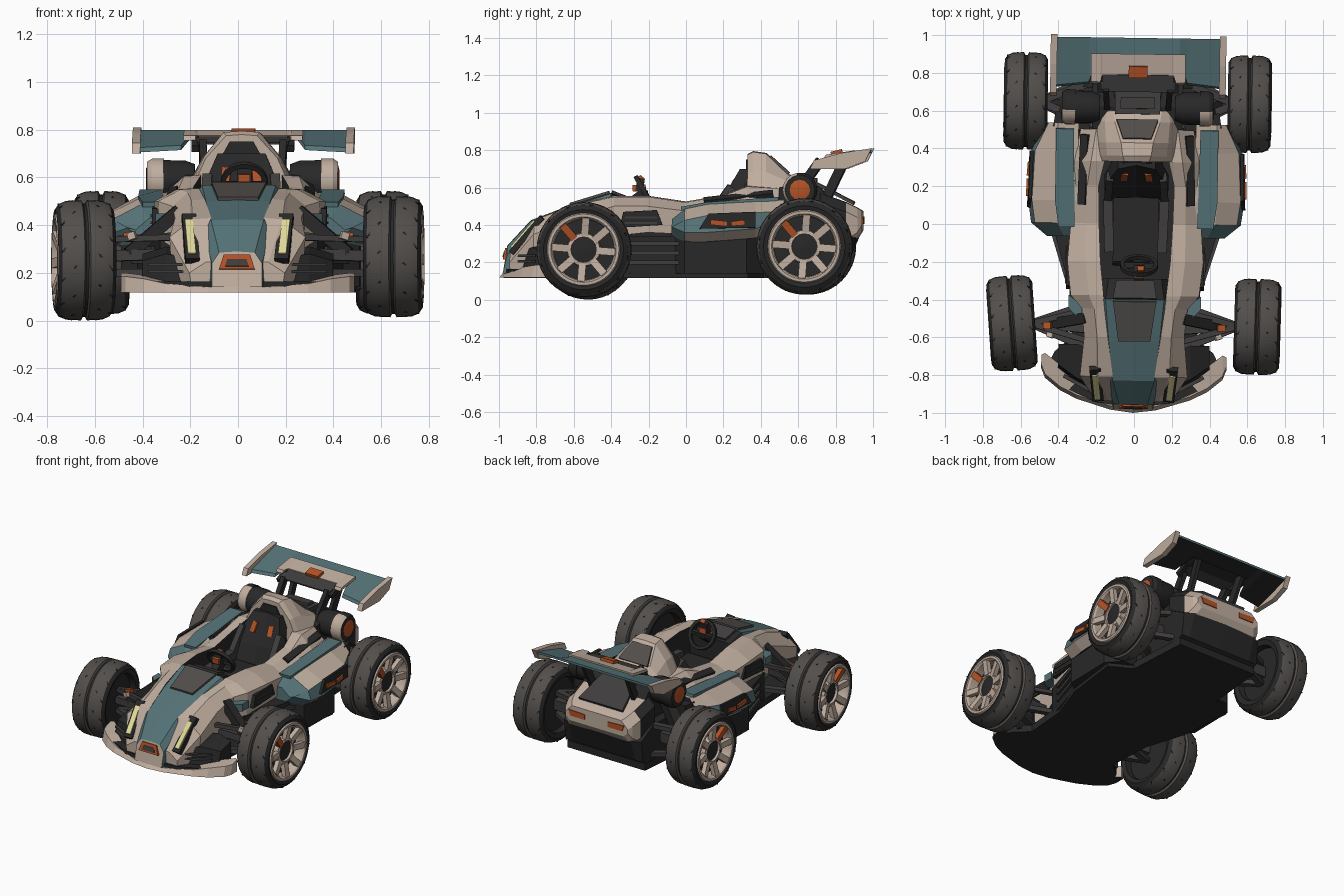
import bpy, bmesh, math
from mathutils import Vector, Matrix

if "Cube" in bpy.data.objects:
    bpy.data.objects.remove(bpy.data.objects["Cube"])

COLOURS = {"beige": (.525, .42, .345), "teal": (.09, .17, .185), "black": (.021, .021, .021),
           "dark grey": (.05, .047, .046), "tyre grey": (.085, .077, .072),
           "orange": (.46, .085, .02), "pale yellow": (.75, .70, .32)}
MATS = {}
for n, c in COLOURS.items():
    MATS[n] = bpy.data.materials.new(n)
    MATS[n].diffuse_color = (*c, 1)


def part(name, verts, faces, mats, rule=None, mirror=False, M=Matrix(), smooth=False):
    me = bpy.data.meshes.new(name)
    me.from_pydata([tuple(v) for v in verts], [], faces)
    bm = bmesh.new()
    bm.from_mesh(me)
    bmesh.ops.recalc_face_normals(bm, faces=bm.faces)
    for f in bm.faces:
        f.material_index = rule(f.normal, f.calc_center_median()) if rule else 0
        f.smooth = smooth
    bm.transform(M)
    bmesh.ops.recalc_face_normals(bm, faces=bm.faces)
    bm.to_mesh(me)
    bm.free()
    if smooth:
        me.set_sharp_from_angle(angle=math.radians(32))
    for m in mats.split(","):
        me.materials.append(MATS[m])
    ob = bpy.data.objects.new(name, me)
    bpy.context.collection.objects.link(ob)
    if mirror:
        ob.modifiers.new("mirror", "MIRROR")
    return ob


def loft(name, rings, mats, rule=None, mirror=True, loop=False, **kw):
    """Skin equal-length closed rings; cap the ends unless looped."""
    n, m = len(rings[0]), len(rings)
    faces = [(i * n + k, i * n + (k + 1) % n, (i + 1) % m * n + (k + 1) % n, (i + 1) % m * n + k)
             for i in range(m if loop else m - 1) for k in range(n)]
    if not loop:
        faces += [tuple(range(n)), tuple(range((m - 1) * n, m * n))]
    return part(name, [p for r in rings for p in r], faces, mats, rule, mirror, **kw)


def prism(name, pts, axis, a, b, mats, rule=None, **kw):
    def put(p, v):
        q = list(p)
        q.insert(axis, v)
        return q
    return loft(name, [[put(p, a) for p in pts], [put(p, b) for p in pts]], mats, rule, **kw)


def plate(name, pts, mat, t=.004, **kw):
    p = [Vector(q) for q in pts]
    n = (p[1] - p[0]).cross(p[2] - p[0]).normalized() * t
    return loft(name, [[q - n for q in p], [q + n for q in p]], mat, **kw)


def bars(name, items, mat, mirror=True, **kw):
    """Square bars: (start, end, width, height, optional up)."""
    V, F = [], []
    for it in items:
        a, b = Vector(it[0]), Vector(it[1])
        d = (b - a).normalized()
        s = d.cross(Vector(it[4] if len(it) > 4 else (0, 0.05, 1))).normalized()
        u = s.cross(d) * it[3] / 2
        s = s * it[2] / 2
        o = len(V)
        V += [p + i * s + j * u for p in (a, b) for i, j in ((-1, -1), (1, -1), (1, 1), (-1, 1))]
        F += [tuple(o + i for i in f) for f in ((0, 1, 2, 3), (4, 5, 6, 7), (0, 1, 5, 4),
                                                (1, 2, 6, 5), (2, 3, 7, 6), (3, 0, 4, 7))]
    return part(name, V, F, mat, None, mirror, **kw)


def lathe(name, prof, mats, rule=None, seg=40, **kw):
    rings = [[(x, r * math.cos(t), r * math.sin(t)) for x, r in prof]
             for t in (2 * math.pi * i / seg for i in range(seg))]
    return loft(name, rings, mats, rule, mirror=kw.pop("mirror", False), loop=True, smooth=True, **kw)


# wheels: tyre, tread cuts, rim, spokes, hub
def wheel(tag, loc, yaw, R, w, side):
    M = Matrix.Translation(loc) @ Matrix.Rotation(yaw, 4, "Z") @ Matrix.Diagonal((side, 1, 1, 1))
    half = [(.006, R - .014), (.013, R), (w * .62, R - .003), (w * .87, R - .016), (w, R - .04), (w * .92, .185), (w * .5, .175)]
    prof = [(-x, r) for x, r in reversed(half)] + half
    lathe(tag + "_tyre", prof, "tyre grey,black",
          lambda n, c: 1 if abs(c.x) > w * .89 or abs(c.x) < .005 or math.hypot(c.y, c.z) < R - .03 else 0, M=M)
    cuts = []
    for i in range(12):
        for s in (-1, 1):
            a, b = i * math.pi / 6 + .1 * s, i * math.pi / 6 + .28 + .1 * s
            P = [(s * x, r * math.cos(t), r * math.sin(t)) for x, r, t in ((w * .4, R - .002, a), (w * .87, R - .015, b))]
            cuts.append((*P, .007, .006, (0, P[0][1], P[0][2])))
    bars(tag + "_tread_cuts", cuts, "black", False, M=M)
    lathe(tag + "_rim", [(w * .45, .162), (w * .92, .166), (w * 1.02, .175), (w * 1.02, .19), (w * .9, .2), (w * .45, .2)], "beige", M=M)
    lathe(tag + "_disc", [(-w * .6, .001), (w * .45, .001), (w * .45, .18), (-w * .6, .18)], "black", M=M)
    lathe(tag + "_hub_ring", [(w * .4, .066), (w * .84, .068), (w * .8, .088), (w * .4, .092)], "beige", seg=16, M=M)
    lathe(tag + "_hub", [(w * .3, .001), (w * .76, .001), (w * .74, .03), (w * .7, .07), (w * .3, .07)], "black", seg=12, M=M)
    for mat, ids in (("beige", [0, 1, 2, 4, 5, 6, 7]), ("orange", [3])):
        sp = []
        for i in ids:
            t = (i - .1) * math.pi / 4
            sp.append(((w * .74, .078 * math.cos(t), .078 * math.sin(t)),
                       (w * .9, .172 * math.cos(t), .172 * math.sin(t)), .04, .03, (1, 0, 0)))
        bars(tag + "_spokes_" + mat, sp, mat, False, M=M)


wheel("front_left", (-.648, -.535, .253), .085, .252, .122, -1)
wheel("front_right", (.65, -.535, .268), -.015, .254, .122, 1)
for s, t in ((-1, "rear_left"), (1, "rear_right")):
    wheel(t, (s * .592, .643, .285), 0, .258, .115, s)

# floor, sills and tub
prism("undertray", [(0, -.975), (.2, -.945), (.38, -.865), (.46, -.76), (.42, -.68), (.33, -.6), (.35, -.3), (.44, -.03),
                    (.48, .34), (.33, .42), (.3, .84), (0, .84)], 2, .117, .165, "black", mirror=True)
prism("sill", [(.2, -.4), (.33, -.4), (.43, -.05), (.5, .0), (.5, .33), (.42, .42), (.2, .42)], 2, .14, .34, "black")
bars("sill_ribs", [((.36, -.3, z), (.455, .0, z), .02, .022) for z in (.2, .25, .3)], "dark grey")
prism("tub", [(0, -.45), (.22, -.45), (.31, -.2), (.31, .48), (0, .48)], 2, .15, .38, "black")

# front splitter and intakes
loft("front_splitter", [[(x, a, .118), (x, a + .02, zt), (x, b, zt + .015), (x, b, .118)] for x, a, b, zt in
                        ((0, -1, -.86, .14), (.12, -.985, -.85, .14), (.3, -.93, -.8, .155), (.39, -.885, -.75, .175),
                         (.47, -.82, -.69, .185), (.49, -.77, -.7, .185))], "beige,black",
     lambda n, c: 1 if n.z < -.9 else 0)
loft("front_intake", [[(x, a, .14), (x, a + .03, zt), (x, b, zt + .03), (x, b, .14)] for x, a, b, zt in
                      ((.14, -.92, -.7, .25), (.3, -.85, -.64, .28), (.4, -.78, -.64, .25))], "black")
bars("intake_slats", [((.2, -.9, z), (.37, -.808, z), .02, .012) for z in (.205, .235)], "dark grey")

# nose
loft("nose", [[(0, y, z), (w, y, z - .005), (w + .03, y, z - .05), (w + .03, yb, .14), (0, yb, .14)] for y, yb, w, z in
              ((-.955, -.98, .075, .29), (-.83, -.83, .11, .425), (-.62, -.62, .135, .505), (-.4, -.4, .155, .572), (-.29, -.29, .14, .53))],
     "teal,beige,black", lambda n, c: 1 if n.y < -.9 else (2 if n.y > .2 or c.y > -.4 else 0))
plate("hood_panel", [(-.085, -.62, .511), (.085, -.62, .511), (.115, -.41, .575), (-.115, -.41, .575)], "tyre grey", .007, mirror=False)
plate("dash_panel", [(-.115, -.395, .577), (.115, -.395, .577), (.1, -.3, .54), (-.1, -.3, .54)], "dark grey", .007, mirror=False)
plate("nose_badge", [(-.075, -.97, .215), (.075, -.97, .215), (.055, -.957, .275), (-.055, -.957, .275)], "orange", .009, mirror=False)
plate("nose_slot", [(-.05, -.978, .228), (.05, -.978, .228), (.04, -.97, .258), (-.04, -.97, .258)], "dark grey", .003, mirror=False)

# long beige flanks from nose to roll hoop: y, inner x, outer x, inner z, outer z, bottom z
FL = ((-.94, .075, .2, .25, .2, .14), (-.81, .11, .285, .43, .35, .16), (-.6, .14, .265, .51, .43, .22), (-.45, .16, .28, .54, .48, .3),
      (-.38, .165, .34, .555, .5, .34), (-.2, .185, .36, .555, .5, .36), (0, .195, .345, .525, .475, .35),
      (.2, .2, .335, .56, .505, .35), (.33, .17, .33, .61, .525, .35), (.5, .15, .3, .6, .52, .35))
loft("flank", [[(a, y, zi), (a * .55 + b * .45, y, zi - .005), (b, y, zo), (b - .01, y, zb), (a, y, zb)]
               for y, a, b, zi, zo, zb in FL], "beige,black", lambda n, c: 1 if n.x < -.6 or n.z < -.7 else 0)
bars("lamp_housing", [((.187, -.93, .25), (.205, -.765, .44), .06, .03)], "black")
bars("lamp", [((.19, -.925, .275), (.205, -.8, .418), .034, .026)], "pale yellow")
bars("flank_channel", [((.285, .1, .525), (.275, .47, .565), .045, .03, (.5, 0, 1))], "black")
prism("side_vent", [(-.35, .385), (-.33, .47), (-.15, .48), (-.12, .40)], 0, .3, .365, "black")
bars("side_vent_slats", [((.366, -.32, z), (.366, -.15, z), .01, .012) for z in (.41, .44)], "dark grey")
prism("scuttle_panel", [(.27, -.53), (.35, -.45), (.35, -.38), (.27, -.44)], 2, .4, .45, "teal")

# sidepods
loft("sidepod", [[(.31, y, zt), (c, y, zt), (o - .02, y, zt - .06), (o, y, zb + .05), (o - .06, y, zb), (.31, y, zb)]
                 for y, c, o, zt, zb in ((-.07, .38, .47, .43, .34), (0, .42, .555, .485, .31), (.12, .43, .572, .51, .31),
                                         (.38, .43, .56, .525, .33), (.53, .42, .49, .535, .38))],
     "beige,teal,black", lambda n, c: 2 if n.z < -.9 or n.y > .9 else (1 if n.x > .75 or n.y < -.5 else 0))
plate("sidepod_top", [(.325, -.02, .487), (.41, -.02, .487), (.43, .12, .512), (.43, .5, .54), (.335, .5, .54)], "teal", .01)
plate("sidepod_inset", [(.569, .08, .38), (.562, .13, .46), (.556, .38, .47), (.56, .38, .385)], "black", .009)
bars("sidepod_marks", [((.578, .14, .415), (.576, .23, .405), .012, .028), ((.576, .25, .405), (.571, .32, .415), .012, .026)], "orange")

# cockpit: seat, steering wheel
loft("seat_back", [[(0, y, z), (w, y - .02, z), (w, y + .06, z), (0, y + .06, z)] for w, y, z in
                   ((.15, .14, .36), (.17, .2, .52), (.13, .27, .63), (.1, .31, .7))], "black")
prism("seat_cushion", [(-.22, .38), (-.2, .43), (.14, .41), (.14, .36)], 0, 0, .12, "black")
bars("seat_bolster", [((.14, -.15, .42), (.15, .13, .43), .05, .08), ((.15, .13, .43), (.14, .25, .6), .04, .06)], "dark grey")
bars("seat_straps", [((.065, .233, .58), (.06, .267, .64), .035, .02)], "orange")
ST = Matrix.Translation((.02, -.22, .575)) @ Matrix.Rotation(math.radians(-60), 4, "X") @ Matrix.Rotation(math.pi / 2, 4, "Y")
lathe("steering_wheel", [(-.012, .08), (-.012, .1), (.012, .1), (.012, .08)], "black", seg=20, M=ST)
bars("steering_column", [((.02, -.36, .47), (.02, -.22, .575), .05, .05), ((-.06, -.22, .575), (.1, -.22, .575), .03, .02),
                         ((.02, -.25, .58), (.02, -.24, .65), .06, .04)], "black", False)
bars("steering_boss", [((.02, -.285, .595), (.02, -.215, .6), .05, .035), ((.03, -.255, .635), (.03, -.235, .66), .035, .025)], "orange", False)

# roll hoop and headrest
loft("roll_hoop", [[(0, y, z), (w, y, z - .005), (W * .75, y, .66 * .5 + z * .45), (W, y, .57), (W, y, .4), (0, y, .4)] for y, w, W, z in
                   ((.33, .065, .2, .78), (.36, .075, .21, .795), (.43, .085, .22, .785), (.54, .12, .23, .68), (.6, .13, .22, .64))],
     "beige,black", lambda n, c: 1 if n.y > .9 else 0)
plate("hoop_recess", [(-.14, .328, .5), (.14, .328, .5), (.1, .328, .66), (.05, .328, .75), (-.05, .328, .75), (-.1, .328, .66)], "black", .006, mirror=False)
plate("hoop_rear_panel", [(-.075, .45, .766), (.075, .45, .766), (.11, .55, .675), (-.11, .55, .675)], "tyre grey", .007, mirror=False)

# engine bay, side canisters, tail
prism("engine_block", [(.5, .3), (.5, .6), (.62, .63), (.72, .6), (.8, .5), (.8, .3)], 0, 0, .24, "black")
bars("engine_cover", [((0, .58, .635), (0, .7, .625), .24, .05), ((0, .61, .655), (0, .67, .652), .18, .04)], "dark grey", False)
CM = Matrix.Translation((0, .615, .587))
lathe("canister", [(.2, .001), (.2, .07), (.24, .085), (.36, .088), (.36, .001)], "black", seg=18, mirror=True, M=CM)
lathe("canister_ring", [(.33, .05), (.33, .093), (.38, .093), (.4, .08), (.402, .045)], "black,beige",
      lambda n, c: 1 if c.y < -.02 and n.x < .9 else 0, seg=18, mirror=True, M=CM)
lathe("canister_cap", [(.3, .001), (.3, .055), (.403, .055), (.405, .05), (.405, .001)], "orange", seg=12, mirror=True, M=CM)
loft("tail", [[(0, y, zt), (w - .05, y, zt), (w, y, zt - .05), (w, y, zb + .03), (w - .03, y, zb), (0, y, zb)] for y, w, zt, zb in
              ((.72, .29, .57, .3), (.86, .28, .52, .29), (.92, .26, .49, .33), (.945, .24, .475, .37))],
     "beige,black", lambda n, c: 1 if n.z < -.9 or (c.y < .85 and n.x > .5) else 0)
plate("tail_panel", [(-.12, .66, .64), (.12, .66, .64), (.17, .9, .515), (-.17, .9, .515)], "dark grey", .009, mirror=False)
plate("tail_lamp", [(.09, .947, .405), (.2, .947, .405), (.215, .947, .445), (.09, .947, .44)], "orange")
loft("diffuser", [[(x, .5, .13), (x, .74, .13), (x, .86, .18), (x, y, .33), (x, .75, .4), (x, .5, .4)] for x, y in
                  ((0, .925), (.24, .915), (.3, .88))], "black")

# rear wing
under = lambda n, c: 1 if n.z < -.3 else 0
loft("wing_plane", [[(x, a, za), (x, a + .01, za + .02), (x, .985, .8), (x, .985, .785)] for x, a, za in
                    ((0, .87, .765), (.22, .87, .765), (.26, .74, .715), (.44, .72, .705))], "teal,black", under)
loft("wing_centre", [[(x, a, .755), (x, a + .01, .775), (x, .9, .798), (x, .9, .78)] for x, a in ((0, .78), (.19, .78), (.2, .74), (.25, .74))], "beige,black", under)
plate("wing_centre_shade", [(-.19, .7, .742), (.19, .7, .742), (.2, .79, .768), (-.2, .79, .768)], "dark grey", .005, mirror=False)
bars("wing_badge", [((0, .775, .782), (0, .835, .797), .1, .018)], "orange", False)
loft("wing_endplate", [[(x, .67, .7), (x, .69, .745), (x, .84, .785), (x, 1.0, .81), (x, .965, .74), (x, .86, .7)] for x in (.43, .465)], "beige")
bars("wing_strut", [((.16, .58, .55), (.17, .72, .745), .03, .05), ((.16, .75, .54), (.17, .86, .77), .025, .05),
                    ((.2, .7, .72), (.2, .78, .76), .03, .03)], "black")

# suspension arms, dampers and axles
hub = (.55, -.535, .34)
low = (.55, -.535, .2)
bars("front_arms", [((.22, -.45, .36), hub, .03, .025), ((.22, -.63, .35), hub, .03, .025), ((.25, -.43, .2), low, .04, .03),
                    ((.25, -.66, .2), low, .04, .03), ((.24, -.56, .28), (.56, -.535, .27), .045, .045)], "dark grey")
bars("front_damper", [((.25, -.5, .46), (.46, -.54, .28), .055, .055)], "black")
bars("front_damper_collar", [((.44, -.545, .36), (.48, -.545, .352), .035, .03)], "orange")
bars("front_damper_clip", [((.43, -.6, .36), (.46, -.59, .35), .025, .03)], "beige")
bars("rear_arms", [((.22, .52, .4), (.52, .64, .36), .04, .03), ((.22, .76, .4), (.52, .64, .36), .04, .03), ((.25, .5, .2), (.52, .64, .22), .04, .03),
                   ((.25, .78, .2), (.52, .64, .22), .04, .03), ((.2, .643, .29), (.54, .643, .29), .07, .07)], "dark grey")
bars("rear_damper", [((.27, .58, .52), (.43, .62, .3), .07, .07), ((.25, .52, .46), (.44, .55, .46), .08, .1)], "black")

# the whole model sits slightly turned on its stand point
turn = Matrix.Translation((.01, 0, 0)) @ Matrix.Rotation(-.015, 4, "Z")
for ob in bpy.data.objects:
    ob.matrix_world = turn

for m in bpy.data.materials:
    if m.users and not m.is_grease_pencil:
        m.use_nodes = True
        m.node_tree.nodes["Principled BSDF"].inputs["Base Color"].default_value = m.diffuse_color
